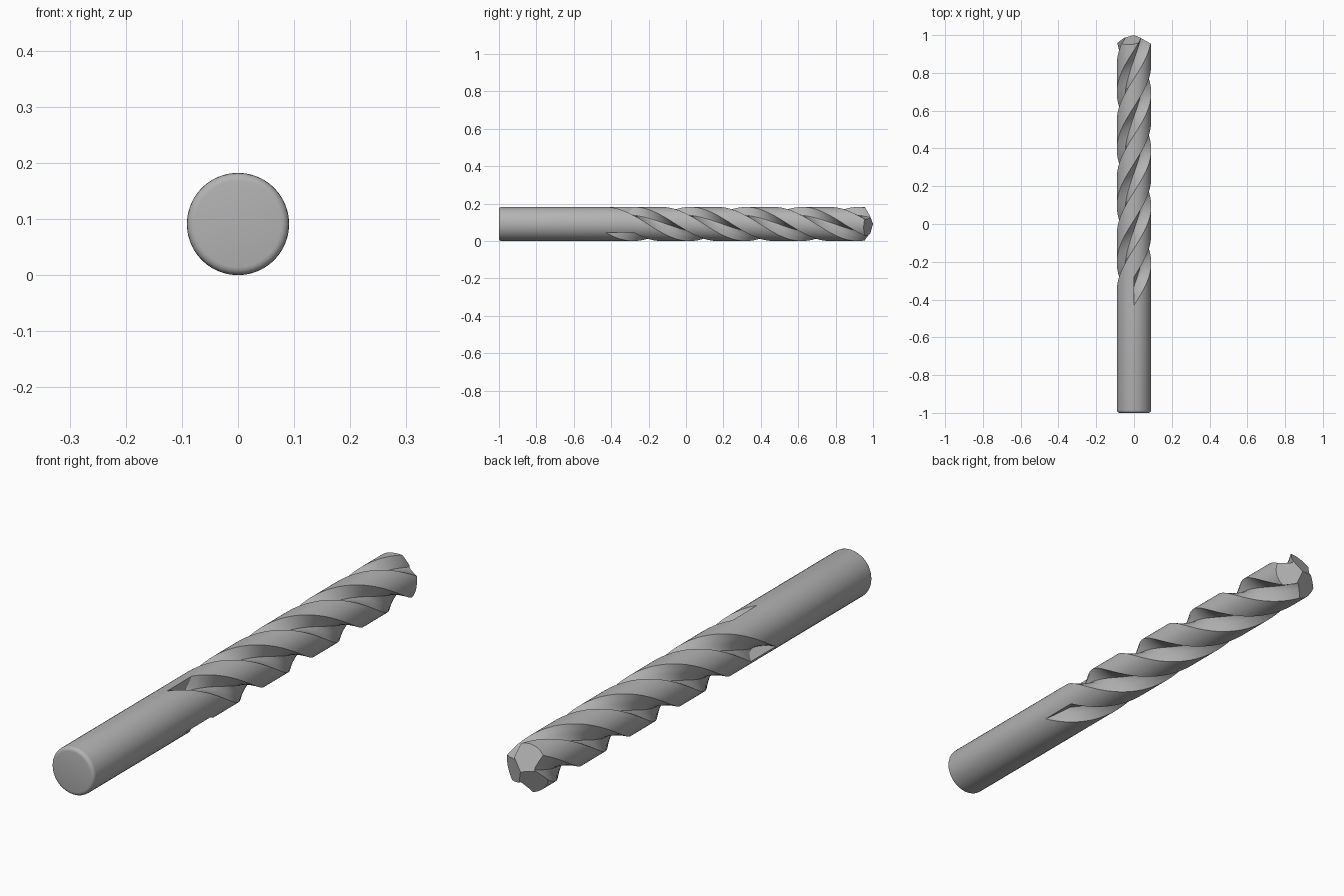
import bpy, bmesh, math
from mathutils import Vector

if "Cube" in bpy.data.objects:
    bpy.data.objects.remove(bpy.data.objects["Cube"])

R = 0.091            # shank radius
LEAD = 0.90          # length of one full twist
START, RUNIN = -0.43, 0.15
FLUTE = 60           # flute width in degrees
LAND_SEGS = 12
# flute floor: degrees from its leading edge -> radius
PROFILE = [(0, R), (9, 0.074), (18, 0.063), (29, 0.053), (40, 0.050), (50, 0.062), (60, R)]


def flute_radius(u):
    for (a, ra), (b, rb) in zip(PROFILE, PROFILE[1:]):
        if u <= b:
            return ra + (rb - ra) * (u - a) / (b - a)
    return R


def point(deg, r, y):
    a = math.radians(deg)
    return Vector((r * math.cos(a), y, R + r * math.sin(a)))


def section(y, scale=1.0):
    """Three flutes and three lands; each flute opens against a radial wall."""
    d = max(0.0, y - START)
    width = FLUTE * min(1.0, d / RUNIN)
    pts = []
    for k in range(3):
        lead_edge = 90 + 120 * k - 360 * d / LEAD
        for u, _ in PROFILE:
            c = min(u, width)
            pts.append(point(lead_edge + c, flute_radius(c) * scale, y))
        for i in range(LAND_SEGS):
            u = width + (120 - width) * i / LAND_SEGS
            pts.append(point(lead_edge + u, R * scale, y))
    return pts


# rounded shank end, plain shank, then the twisted cutting length
b = 0.014
rings = [section(-1 + b * (1 - math.cos(t)), (R - b + b * math.sin(t)) / R)
         for t in (0, math.pi / 8, math.pi / 4, 3 * math.pi / 8, math.pi / 2)]
steps = 96
rings += [section(START + (1.01 - START) * i / steps) for i in range(steps + 1)]

bm = bmesh.new()
loops = [[bm.verts.new(p) for p in ring] for ring in rings]
n = len(loops[0])
for lo, hi in zip(loops, loops[1:]):
    for i in range(n):
        j = (i + 1) % n
        bm.faces.new((lo[i], lo[j], hi[j], hi[i]))
bm.faces.new(loops[0])
bm.faces.new(loops[-1])
bmesh.ops.remove_doubles(bm, verts=bm.verts[:], dist=1e-5)
bmesh.ops.dissolve_degenerate(bm, dist=1e-6, edges=bm.edges[:])

# three ground facets meeting at the point, one centred on each land
for k in range(3):
    a = math.radians(-12 + 120 * k)
    normal = Vector((0.55 * math.cos(a), 1, 0.55 * math.sin(a))).normalized()
    cut = bmesh.ops.bisect_plane(bm, geom=bm.verts[:] + bm.edges[:] + bm.faces[:],
                                 dist=1e-6, plane_co=(0, 1, R), plane_no=normal,
                                 clear_outer=True)
    edges = [e for e in bm.edges if e.is_boundary]
    bmesh.ops.triangle_fill(bm, edges=edges, use_beauty=True, normal=normal)
bmesh.ops.recalc_face_normals(bm, faces=bm.faces[:])

mesh = bpy.data.meshes.new("drill_bit")
bm.to_mesh(mesh)
bm.free()
drill = bpy.data.objects.new("drill_bit", mesh)
bpy.context.collection.objects.link(drill)

steel = bpy.data.materials.new("steel_grey")
steel.diffuse_color = (0.45, 0.45, 0.45, 1)
steel.use_nodes = True
steel.node_tree.nodes["Principled BSDF"].inputs["Base Color"].default_value = steel.diffuse_color
mesh.materials.append(steel)

bpy.context.view_layer.objects.active = drill
drill.select_set(True)
bpy.ops.object.shade_smooth_by_angle(angle=math.radians(25))
